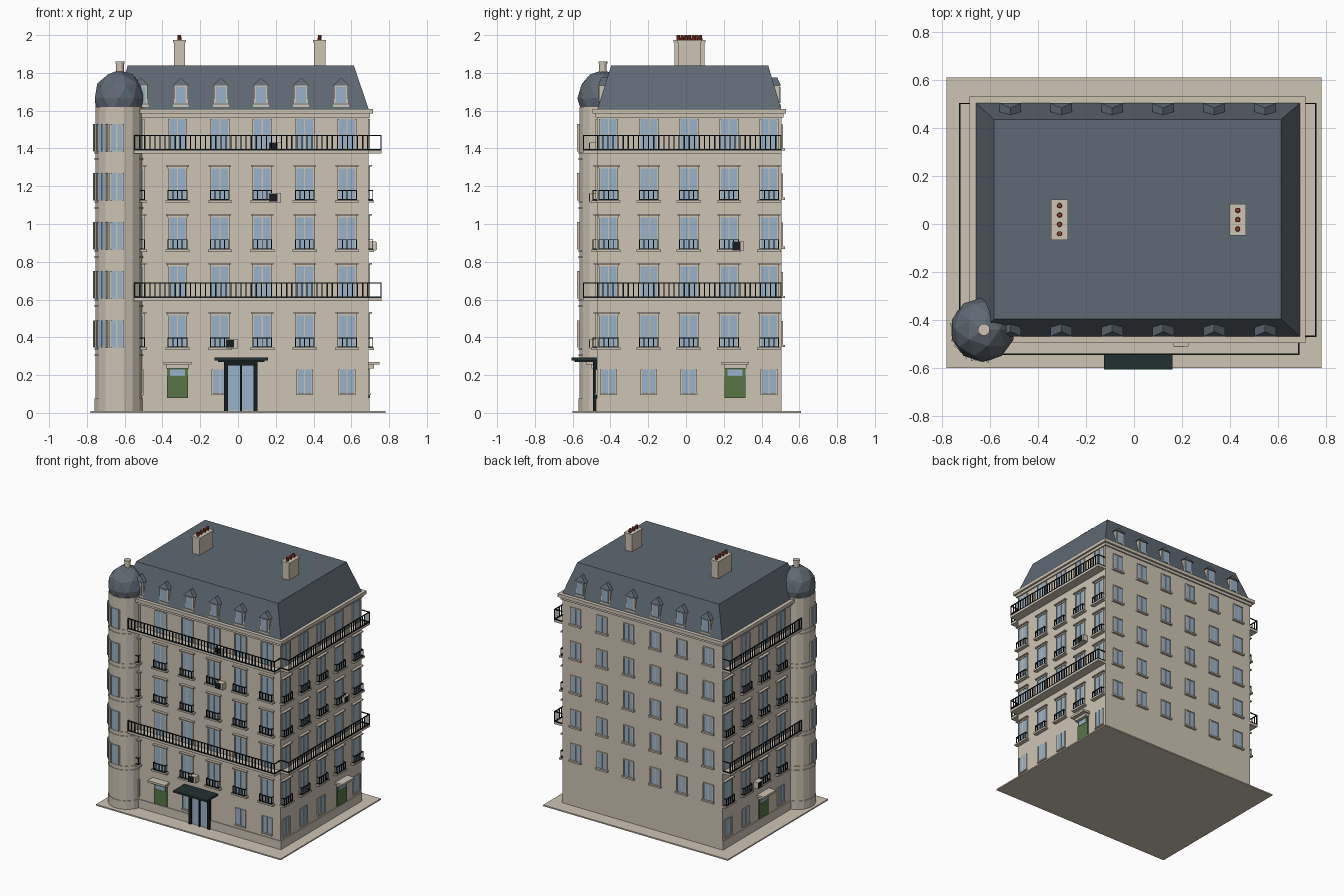
import bpy, bmesh, math
from mathutils import Matrix, Vector

cube = bpy.data.objects.get("Cube")
if cube:
    bpy.data.objects.remove(cube, do_unlink=True)


def material(name, r, g, b):
    lin = [((c / 255 + 0.055) / 1.055) ** 2.4 for c in (r, g, b)] + [1]
    m = bpy.data.materials.new(name)
    m.use_nodes = True
    m.diffuse_color = lin
    m.node_tree.nodes["Principled BSDF"].inputs["Base Color"].default_value = lin
    return m


stone = material("warm stone", 206, 196, 180)
slate = material("slate blue grey", 95, 105, 115)
glass = material("pale blue glass", 152, 178, 200)
iron = material("black iron", 22, 28, 30)
awning = material("dark green awning", 34, 48, 48)
green = material("door green", 88, 118, 70)
clay = material("red clay", 150, 62, 46)


class Part:
    """Collects boxes and cylinders into one named object."""

    def __init__(self, name, mat):
        self.name, self.mat, self.bm = name, mat, bmesh.new()

    def box(self, x0, x1, y0, y1, z0, z1, frame=Matrix()):
        m = Matrix.Translation(((x0 + x1) / 2, (y0 + y1) / 2, (z0 + z1) / 2))
        m = frame @ m @ Matrix.Diagonal((x1 - x0, y1 - y0, z1 - z0, 1))
        bmesh.ops.create_cube(self.bm, size=1, matrix=m)

    def tube(self, x, y, z0, z1, r, n=16, r2=None):
        m = Matrix.Translation((x, y, (z0 + z1) / 2)) @ Matrix.Rotation(math.pi / n, 4, "Z")
        bmesh.ops.create_cone(self.bm, cap_ends=True, segments=n, radius1=r,
                              radius2=r if r2 is None else r2, depth=z1 - z0, matrix=m)

    def hull(self, points):
        vs = [self.bm.verts.new(p) for p in points]
        bmesh.ops.convex_hull(self.bm, input=vs)

    def done(self):
        bmesh.ops.recalc_face_normals(self.bm, faces=self.bm.faces)
        mesh = bpy.data.meshes.new(self.name)
        self.bm.to_mesh(mesh)
        self.bm.free()
        mesh.materials.append(self.mat)
        bpy.context.collection.objects.link(bpy.data.objects.new(self.name, mesh))


def facade(x, y, angle):
    """Frame whose x runs along a wall, -y points out of it."""
    return Matrix.Translation((x, y, 0)) @ Matrix.Rotation(math.radians(angle), 4, "Z")


X0, X1, Y0, Y1 = -0.66, 0.69, -0.47, 0.505
TX, TY, TR = -0.63, -0.44, 0.127
FRONT, BACK = facade(0, Y0, 0), facade(0, Y1, 180)
RIGHT, LEFT = facade(X1, 0, 90), facade(X0, 0, -90)
FLOORS = [0.345 + 0.26 * i for i in range(5)]
XCOLS = [-0.545 + 0.2245 * i for i in range(6)]
YCOLS = [-0.41 + 0.2125 * i for i in range(5)]

# Pavement, body, plinth and cornice
body = Part("building_body", stone)
body.box(X0, X1, Y0, Y1, 0.005, 1.6)
body.done()
pavement = Part("pavement", stone)
pavement.box(-0.78, 0.78, -0.6, 0.61, 0, 0.01)
pavement.done()
cornice = Part("cornice_and_plinth", stone)
for e, z0, z1 in ((0.006, 0.01, 0.075), (0.01, 1.565, 1.585), (0.025, 1.585, 1.61)):
    cornice.box(X0 - e, X1 + e, Y0 - e, Y1 + (e if z0 > 1 else 0), z0, z1)
cornice.done()

# Mansard roof
roof = Part("mansard_roof", slate)
roof.hull([(x, y, 1.605) for x in (X0, X1 + 0.003) for y in (Y0, Y1)]
          + [(x, y, 1.84) for x in (-0.583, 0.613) for y in (-0.396, 0.435)])
roof.done()

# Parts shared by all walls
panes = Part("window_panes", glass)
trim = Part("window_trim", stone)
grilles = Part("window_grilles", iron)
slabs = Part("balcony_slabs", stone)
rails = Part("balcony_railings", iron)
doors = Part("side_doors", green)
units = Part("cooling_units", stone)
fans = Part("cooling_unit_fans", iron)


def window(f, u, z, w, h, out=0.0):
    panes.box(u - w / 2, u + w / 2, -0.004 - out, 0.01, z, z + h, f)
    trim.box(u - 0.003, u + 0.003, -0.007 - out, 0.01, z, z + h, f)
    for s in (-1, 1):
        c = u + s * (w / 2 + 0.003)
        trim.box(c - 0.004, c + 0.004, -0.008 - out, 0.01, z, z + h, f)


def hood(f, u, z):
    trim.box(u - 0.052, u + 0.052, -0.01, 0.01, z, z + 0.01, f)
    trim.box(u - 0.06, u + 0.06, -0.02, 0.01, z + 0.01, z + 0.018, f)


def railing(part, f, u0, u1, out, z, h, n, t):
    for a, b in ((z, z + t * 1.3), (z + h - t, z + h)):
        part.box(u0, u1, -out, -out + t, a, b, f)
        for u in (u0, u1 - t):
            part.box(u, u + t, -out, 0, a, b, f)
    for i in range(n + 1):
        u = u0 + (u1 - u0 - t) * i / n
        part.box(u, u + t, -out, -out + t, z, z + h, f)


def side_door(f, u):
    doors.box(u - 0.055, u + 0.055, -0.009, 0.01, 0.08, 0.193, f)
    doors.box(u - 0.055, u + 0.055, -0.007, 0.01, 0.193, 0.235, f)
    panes.box(u - 0.04, u + 0.04, -0.01, 0.01, 0.195, 0.23, f)
    trim.box(u - 0.06, u + 0.06, -0.03, 0.01, 0.235, 0.255, f)
    trim.box(u - 0.073, u + 0.073, -0.06, 0.01, 0.255, 0.27, f)


def cooling_unit(f, u, z):
    units.box(u, u + 0.062, -0.04, 0.01, z, z + 0.048, f)
    fans.box(u + 0.002, u + 0.044, -0.043, -0.03, z + 0.003, z + 0.045, f)


# Decorated street walls
for f, cols, door_u, skip in ((FRONT, XCOLS, XCOLS[1], XCOLS[2:4]),
                              (RIGHT, YCOLS, 0.26, ()),
                              (LEFT, [-y for y in YCOLS], -0.015, ())):
    for u in cols:
        for i, z in enumerate(FLOORS):
            window(f, u, z, 0.088, 0.17)
            if i < 4:
                hood(f, u, z + 0.17)
            if i in (0, 2, 3):
                trim.box(u - 0.064, u + 0.064, -0.03, 0.01, z - 0.012, z, f)
                railing(grilles, f, u - 0.052, u + 0.052, 0.026, z, 0.054, 4, 0.005)
        if abs(u - door_u) > 0.1 and u not in skip[1:]:
            window(f, u, 0.105, 0.075, 0.125)
            trim.box(u - 0.045, u + 0.045, -0.012, 0.01, 0.095, 0.105, f)
    side_door(f, door_u)

# Long balconies on two floors
for f, u0, u1, out in ((FRONT, -0.55, X1, 0.075), (RIGHT, Y0, Y1, 0.07),
                       (LEFT, -Y1, 0.36, 0.068)):
    for z in (FLOORS[1], FLOORS[4]):
        slabs.box(u0, u1, -out, 0.01, z - 0.012, z + 0.004, f)
        railing(rails, f, u0, u1, out, z + 0.004, 0.082, round((u1 - u0) / 0.027), 0.006)

# Plain back wall
for u in XCOLS:
    for z in FLOORS:
        window(BACK, -u, z + 0.015, 0.075, 0.12)
        trim.box(-u - 0.05, -u + 0.05, -0.018, 0.01, z + 0.003, z + 0.015, BACK)
        trim.box(-u - 0.044, -u + 0.044, -0.008, 0.01, z + 0.135, z + 0.142, BACK)

for f, u, z in ((FRONT, 0.165, 1.115), (FRONT, 0.165, 1.383), (FRONT, -0.064, 0.342),
                (RIGHT, 0.245, 0.86), (LEFT, -0.13, 0.342)):
    cooling_unit(f, u, z)

# Corner tower with bands, windows, dome and finial
tower = Part("corner_tower", stone)
tower.tube(TX, TY, 0.005, 1.62, TR)
for z in FLOORS:
    tower.tube(TX, TY, z - 0.045, z - 0.035, TR + 0.005)
    tower.tube(TX, TY, z - 0.012, z - 0.005, TR + 0.004)
tower.tube(TX, TY, 0.01, 0.075, TR + 0.004)
tower.done()
for angle in (-5, -45, -85):
    wall = facade(TX, TY, angle) @ Matrix.Translation((0, -TR + 0.001, 0))
    for z in FLOORS:
        window(wall, 0, z, 0.062, 0.145)
dome = Part("tower_dome", slate)
bmesh.ops.create_icosphere(dome.bm, subdivisions=2, radius=1,
                           matrix=Matrix.Translation((TX, TY, 1.665))
                           @ Matrix.Diagonal((0.135, 0.135, 0.15, 1)))
dome.done()
finial = Part("dome_finial", stone)
finial.tube(TX + 0.005, TY, 1.79, 1.85, 0.021, 12)
finial.tube(TX + 0.005, TY, 1.85, 1.86, 0.025, 12)
finial.done()

# Dormers along the front and back slopes
dormers = Part("dormer_frames", stone)
hoods = Part("dormer_roofs", slate)
for f, s in ((FRONT, 1), (BACK, -1)):
    for i in range(6):
        u = s * (-0.515 + 0.2122 * i)
        dormers.box(u - 0.037, u + 0.037, 0.01, 0.06, 1.625, 1.735, f)
        dormers.box(u - 0.042, u + 0.042, 0.003, 0.03, 1.62, 1.632, f)
        panes.box(u - 0.026, u + 0.026, 0.006, 0.03, 1.64, 1.725, f)
        pts = [(u + a, y, 1.732) for a in (-0.045, 0.045) for y in (0.002, 0.07)]
        pts += [(u, 0.022, 1.775), (u, 0.07, 1.775)]
        hoods.hull([f @ Vector(p) for p in pts])
dormers.done()
hoods.done()

# Chimneys with clay pots
stacks = Part("chimney_stacks", stone)
pots = Part("chimney_pots", clay)
for x, yc, half, n in ((-0.31, 0.018, 0.08, 4), (0.432, 0.018, 0.06, 3)):
    stacks.box(x - 0.03, x + 0.03, yc - half, yc + half, 1.83, 1.96, Matrix())
    stacks.box(x - 0.035, x + 0.035, yc - half - 0.005, yc + half + 0.005, 1.96, 1.973)
    for i in range(n):
        pots.tube(x, yc + (i - (n - 1) / 2) * 0.039, 1.97, 2.0, 0.011, 10, 0.009)
stacks.done()
pots.done()

# Main entrance: glazed double door, frame and flat canopy
C = 0.015
entry_glass = Part("entrance_glass", glass)
entry_glass.box(C - 0.075, C + 0.075, Y0 - 0.012, Y0, 0.012, 0.255)
entry_glass.done()
entry = Part("entrance_frame", iron)
for u, w in ((-0.078, 0.01), (0, 0.005), (0.078, 0.01)):
    entry.box(C + u - w, C + u + w, Y0 - 0.022, Y0, 0.01, 0.26)
entry.box(C - 0.088, C + 0.088, Y0 - 0.022, Y0, 0.252, 0.272)
entry.done()
canopy = Part("entrance_canopy", awning)
canopy.box(C - 0.14, C + 0.145, -0.605, Y0, 0.278, 0.292)
canopy.box(C - 0.12, C + 0.125, -0.59, Y0, 0.27, 0.278)
canopy.done()

for part in (panes, trim, grilles, slabs, rails, doors, units, fans):
    part.done()
